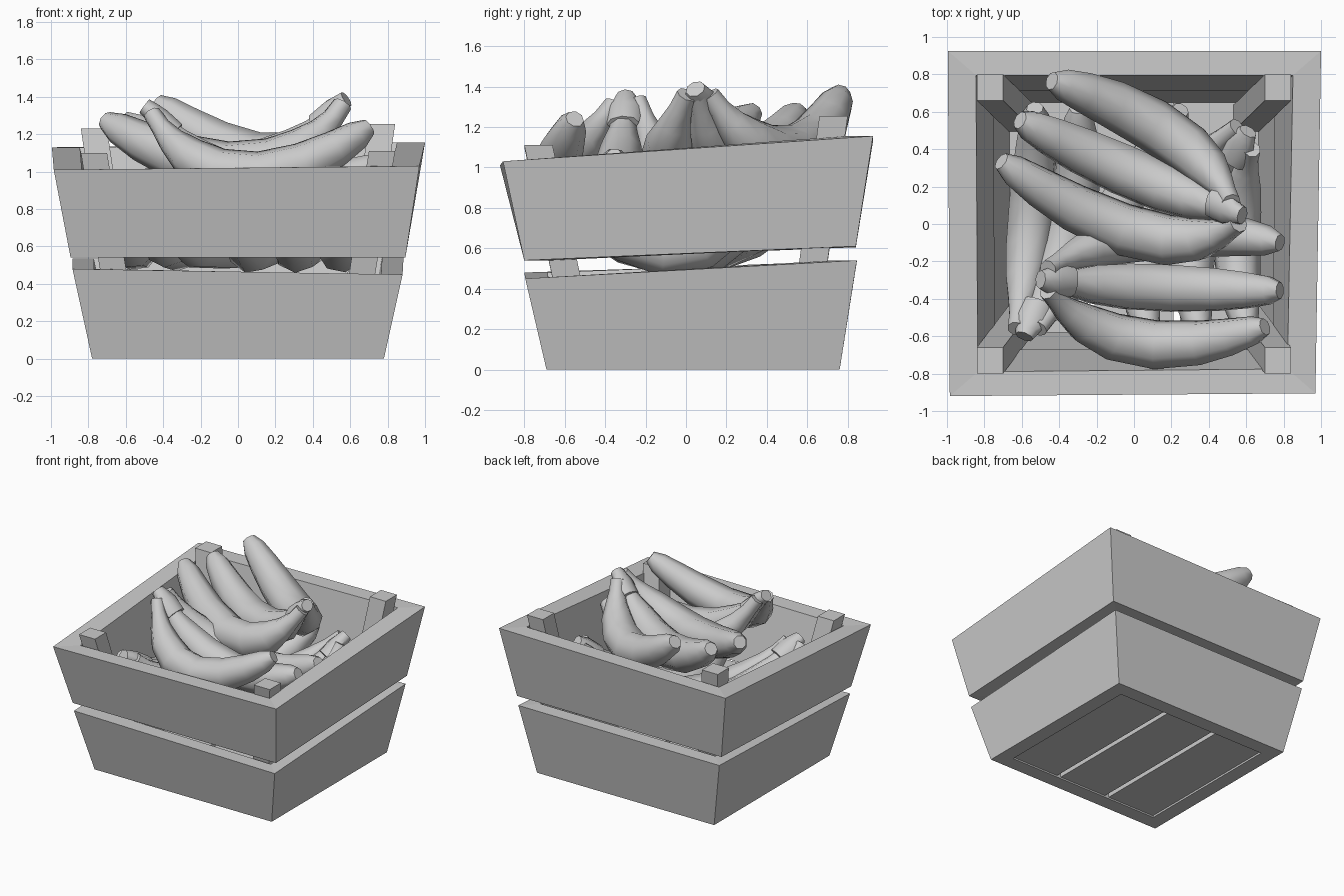
import bpy, bmesh, math
from mathutils import Vector

if "Cube" in bpy.data.objects:
    bpy.data.objects.remove(bpy.data.objects["Cube"])


def finish(name, bm, smooth=False):
    bmesh.ops.recalc_face_normals(bm, faces=bm.faces)
    me = bpy.data.meshes.new(name)
    bm.to_mesh(me)
    bm.free()
    ob = bpy.data.objects.new(name, me)
    bpy.context.collection.objects.link(ob)
    if smooth:
        bpy.ops.object.select_all(action='DESELECT')
        ob.select_set(True)
        bpy.context.view_layer.objects.active = ob
        bpy.ops.object.shade_smooth_by_angle(angle=math.radians(60))
    return ob


def bridge(bm, a, b):
    n = len(a)
    for i in range(n):
        bm.faces.new((a[i], a[(i + 1) % n], b[(i + 1) % n], b[i]))


def loft(name, loops, smooth=False):
    """Skin a list of point loops and cap both ends."""
    bm = bmesh.new()
    rings = [[bm.verts.new(p) for p in loop] for loop in loops]
    for r0, r1 in zip(rings, rings[1:]):
        bridge(bm, r0, r1)
    bm.faces.new(rings[0])
    bm.faces.new(rings[-1])
    return finish(name, bm, smooth)


# Corner order everywhere: front left, front right, back right, back left
SIGNS = [(-1, -1), (1, -1), (1, 1), (-1, 1)]


def tier(name, bottom, top, tx, ty):
    """Mitred ring of four slanted boards, uneven corner heights."""
    bm = bmesh.new()
    rings = []
    for corners, inset in ((bottom, 0), (top, 0), (top, 1), (bottom, 1)):
        rings.append([bm.verts.new((x - sx * inset * tx, y - sy * inset * ty, z))
                      for (x, y, z), (sx, sy) in zip(corners, SIGNS)])
    for i in range(4):
        bridge(bm, rings[i], rings[(i + 1) % 4])
    return finish(name, bm)


# Crate walls
tier("lower_boards",
     [(-.78, -.69, 0), (.78, -.69, 0), (.78, .76, 0), (-.78, .76, 0)],
     [(-.885, -.80, .48), (.88, -.795, .45), (.885, .845, .54), (-.885, .845, .535)], .115, .115)
tier("upper_boards",
     [(-.895, -.80, .54), (.895, -.80, .54), (.90, .84, .61), (-.90, .84, .605)],
     [(-.985, -.92, 1.01), (.97, -.905, 1.03), (1.0, .925, 1.155), (-.995, .925, 1.13)], .15, .13)

# Floor slats
for i in range(3):
    x0, x1 = -.665 + i * .455, -.665 + i * .455 + .42
    rect = [(x0, -.58), (x1, -.58), (x1, .65), (x0, .65)]
    loft("floor_slat", [[(x, y, z) for x, y in rect] for z in (.015, .07)])

# Leaning corner posts
for (sx, sy), h in zip(SIGNS, (1.10, 1.11, 1.255, 1.23)):
    def square(x, y, z, s=.14):
        return [(x, y, z), (x - sx * s, y, z), (x - sx * s, y - sy * s, z), (x, y - sy * s, z)]
    loft("corner_post", [square(sx * .665, .63 if sy > 0 else -.57, .03),
                         square(sx * .84, sy * .80, h)])

# Banana profile: position along the path, radius
PROFILE = [(0, .05), (.06, .056), (.13, .078), (.23, .112), (.38, .133), (.58, .137),
           (.76, .125), (.88, .105), (.96, .082), (1.0, .048)]


def banana(name, crown, belly, tip, fat=1.0, sides=8):
    a, m, b = Vector(crown), Vector(belly), Vector(tip)
    c = 2 * m - (a + b) / 2
    normal = (b - a).cross(c - a).normalized()
    loops = []
    for t, r in PROFILE:
        p = a * (1 - t) ** 2 + c * 2 * t * (1 - t) + b * t * t
        u = normal.cross(((c - a) * (1 - t) + (b - c) * t).normalized())
        loops.append([p + fat * r * (math.cos(k) * u + math.sin(k) * normal)
                      for k in (2 * math.pi * (i + .5) / sides for i in range(sides))])
    return loft(name, loops, True)


def bunch(name, crown, spread, fruits, fat=1.0):
    """Fruits fan out from a shared stem; spread offsets their necks."""
    crown, spread = Vector(crown), Vector(spread)
    mid = (len(fruits) - 1) / 2
    for i, (belly, tip) in enumerate(fruits):
        banana(name + "_banana", crown + spread * (i - mid), belly, tip, fat)
    # stem stub leaning away from the fruit and joining the necks
    lean = crown - sum((Vector(f[0]) for f in fruits), Vector()) / len(fruits)
    lean.normalize()
    side = spread.normalized()
    other = lean.cross(side).normalized()
    side = other.cross(lean)
    loops = []
    for d, rs, ro in ((-.17, .08, .045), (-.06, .088, .055), (.01, .065, .05), (.05, .05, .045)):
        loops.append([crown + lean * d + side * rs * math.cos(k) + other * ro * math.sin(k)
                      for k in (math.pi * i / 4 for i in range(8))])
    loft(name + "_stem", loops, True)


# Top bunches
bunch("back_bunch", (.54, .06, 1.36), (.02, -.055, 0), [
    ((.18, .48, 1.06), (-.44, .765, 1.37)),
    ((.03, .25, 1.02), (-.61, .555, 1.28)),
    ((.04, -.06, 1.02), (-.71, .335, 1.275))], 1.04)
bunch("front_bunch", (-.46, -.30, 1.32), (0, -.06, -.01), [
    ((.08, -.06, .86), (.78, -.10, 1.04)),
    ((.10, -.34, .93), (.78, -.355, 1.05)),
    ((.02, -.635, .975), (.70, -.55, 1.24))], .97)

# Bottom bunches, lying front to back
bunch("left_bunch", (-.57, -.56, .90), (.06, 0, 0), [
    ((-.55, .02, .59), (-.53, .62, .92)),
    ((-.34, .0, .59), (-.30, .62, .88)),
    ((-.12, .02, .59), (.25, .61, .94))], .95)
bunch("right_bunch", (.59, .46, .96), (-.04, .06, 0), [
    ((.55, -.03, .59), (.60, -.56, .85)),
    ((.33, .02, .59), (.35, -.58, .84)),
    ((.10, .0, .59), (.08, -.58, .82))], .95)
